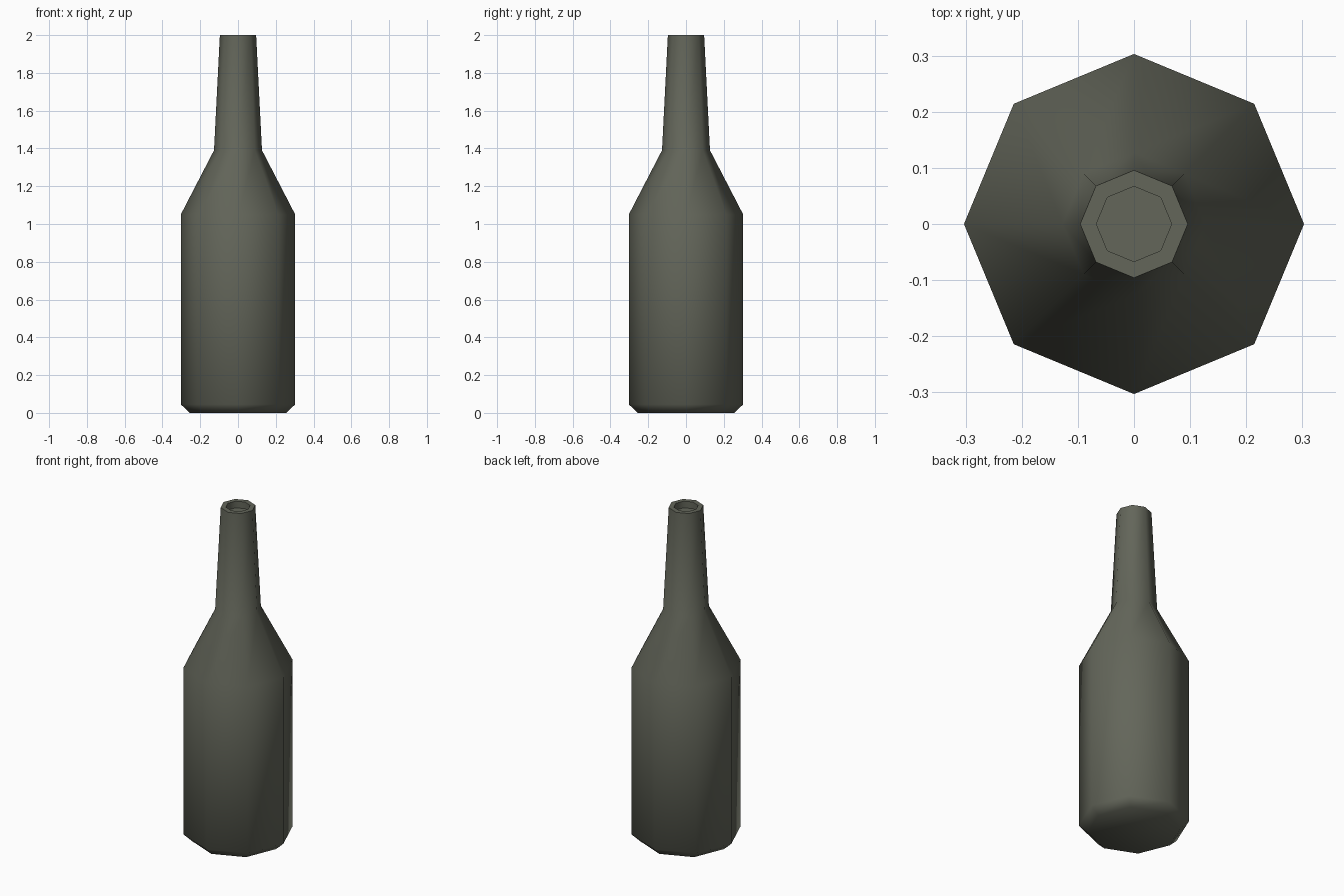
import bpy, bmesh, math

if "Cube" in bpy.data.objects:
    bpy.data.objects.remove(bpy.data.objects["Cube"])

SIDES = 8
# (radius, height) from the base up, over the lip and into the mouth recess
PROFILE = [(0.255, 0.0), (0.303, 0.045), (0.303, 1.05), (0.127, 1.39),
           (0.096, 2.0), (0.067, 2.0), (0.067, 1.96)]

glass = bpy.data.materials.new("dark olive glass")
glass.diffuse_color = (0.125, 0.132, 0.102, 1)
glass.use_nodes = True
glass.node_tree.nodes["Principled BSDF"].inputs["Base Color"].default_value = glass.diffuse_color

# Bottle: stacked octagonal rings, closed at the base and in the mouth
bm = bmesh.new()
rings = []
for r, z in PROFILE:
    rings.append([bm.verts.new((r * math.cos(2 * math.pi * i / SIDES),
                                r * math.sin(2 * math.pi * i / SIDES), z))
                  for i in range(SIDES)])
for low, high in zip(rings, rings[1:]):
    for i in range(SIDES):
        j = (i + 1) % SIDES
        bm.faces.new((low[i], low[j], high[j], high[i]))
bm.faces.new(rings[0][::-1])
bm.faces.new(rings[-1])
bm.normal_update()

mesh = bpy.data.meshes.new("bottle")
bm.to_mesh(mesh)
bm.free()
mesh.materials.append(glass)
bottle = bpy.data.objects.new("bottle", mesh)
bpy.context.collection.objects.link(bottle)

# Smooth body, crisp lip
bpy.context.view_layer.objects.active = bottle
bottle.select_set(True)
bpy.ops.object.shade_smooth_by_angle(angle=math.radians(60))
